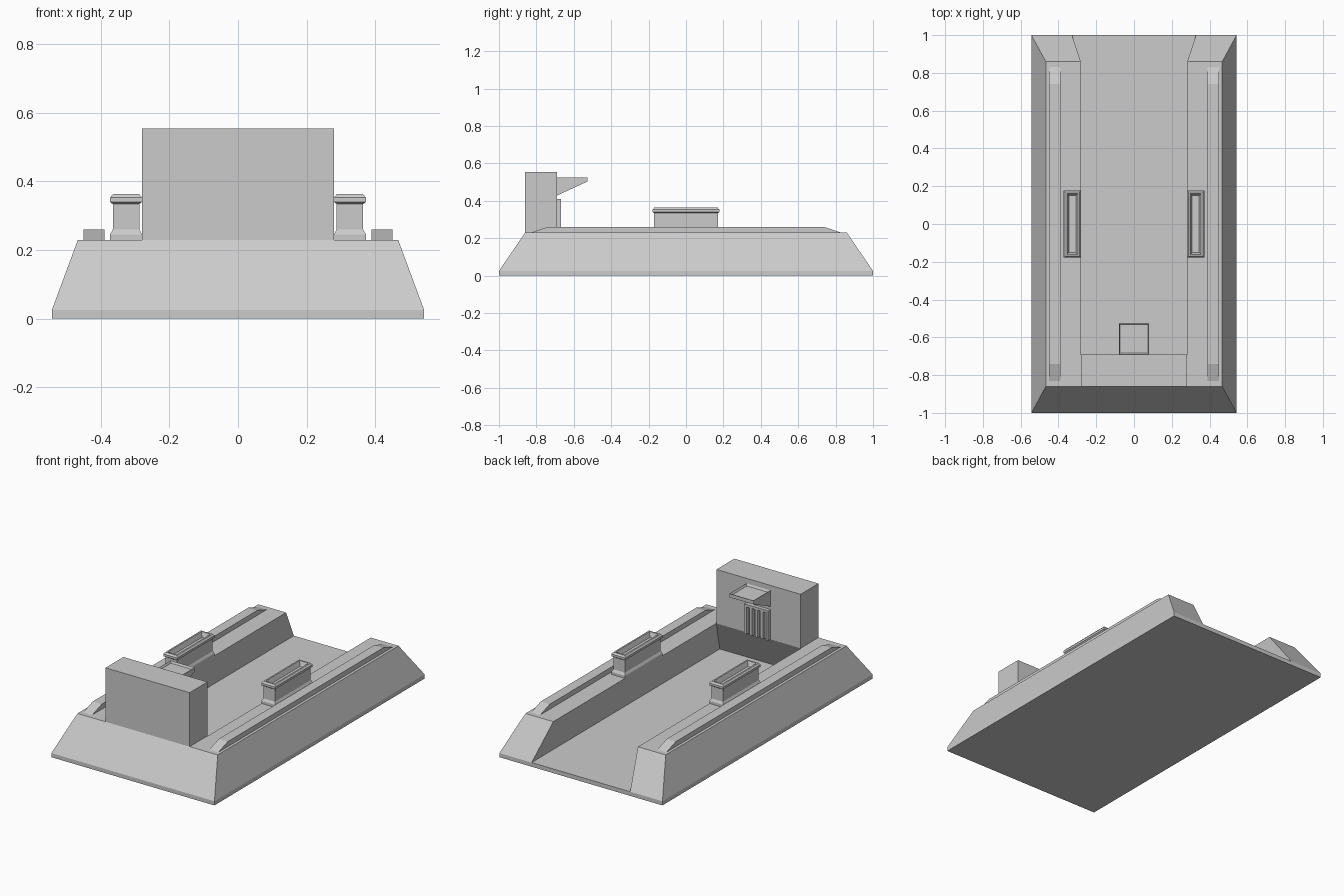
import bpy, bmesh

if "Cube" in bpy.data.objects:
    bpy.data.objects.remove(bpy.data.objects["Cube"])


def make(name, bm):
    bmesh.ops.recalc_face_normals(bm, faces=bm.faces)
    me = bpy.data.meshes.new(name)
    bm.to_mesh(me)
    bm.free()
    ob = bpy.data.objects.new(name, me)
    bpy.context.collection.objects.link(ob)
    return ob


def loft(name, rings):
    """Stack of rectangles (x0, x1, y0, y1, z), capped at both ends."""
    bm = bmesh.new()
    loops = [[bm.verts.new(p) for p in ((a, c, z), (b, c, z), (b, d, z), (a, d, z))]
             for a, b, c, d, z in rings]
    for lo, hi in zip(loops, loops[1:]):
        for i in range(4):
            j = (i + 1) % 4
            bm.faces.new((lo[i], lo[j], hi[j], hi[i]))
    bm.faces.new(loops[0][::-1])
    bm.faces.new(loops[-1])
    return make(name, bm)


def box(name, x0, x1, y0, y1, z0, z1):
    return loft(name, [(x0, x1, y0, y1, z0), (x0, x1, y0, y1, z1)])


def both_sides(name, rings):
    """Build a part on +x and its mirror on -x."""
    loft(name + "_right", rings)
    loft(name + "_left", [(-b, -a, c, d, z) for a, b, c, d, z in rings])


PLATE, TOP = 0.025, 0.23

# Floor plate
box("floor_plate", -0.543, 0.543, -1, 1, 0, PLATE)

# Side walls with sloping outer faces and overhanging inner faces
both_sides("side_wall", [(0.328, 0.543, -1, 1, PLATE), (0.282, 0.467, -0.86, 0.86, TOP)])

# Front wall between the side walls, and the upright block on it
loft("front_wall", [(-0.328, 0.328, -1, -0.79, PLATE), (-0.282, 0.282, -0.86, -0.69, TOP)])
box("upright_block", -0.28, 0.28, -0.86, -0.69, TOP, 0.555)

# Raised strips with chamfered ends
both_sides("top_strip", [(0.39, 0.45, -0.83, 0.83, TOP), (0.39, 0.45, -0.74, 0.74, 0.26)])

# Hollow-topped side boxes: (inset, height) profile around a rectangle
profile = [(0.0, TOP), (0.0, 0.246), (0.008, 0.26), (0.008, 0.334), (0.0, 0.34),
           (0.0, 0.353), (0.008, 0.363), (0.017, 0.363), (0.028, 0.335)]
both_sides("side_box", [(0.28 + i, 0.373 - i, -0.178 + i, 0.178 - i, z) for i, z in profile])

# Wedge-shaped console shelf with a shallow tray on top
bm = bmesh.new()
side = [(-0.69, 0.428), (-0.527, 0.503), (-0.527, 0.525), (-0.69, 0.525)]
face = bm.faces.new([bm.verts.new((-0.08, y, z)) for y, z in side])
new = bmesh.ops.extrude_face_region(bm, geom=[face])["geom"]
bmesh.ops.translate(bm, vec=(0.16, 0, 0),
                    verts=[v for v in new if isinstance(v, bmesh.types.BMVert)])
bmesh.ops.recalc_face_normals(bm, faces=bm.faces)
top = max(bm.faces, key=lambda f: f.calc_center_median().z)
bmesh.ops.inset_region(bm, faces=[top], thickness=0.009)
bmesh.ops.translate(bm, vec=(0, 0, -0.012), verts=top.verts)
make("console_shelf", bm)

# Ribbed grille below the shelf
box("grille_top_bar", -0.08, 0.08, -0.69, -0.668, 0.395, 0.41)
for k in range(5):
    x = -0.072 + 0.036 * k
    box(f"grille_bar_{k + 1}", x - 0.008, x + 0.008, -0.69, -0.668, TOP, 0.395)
